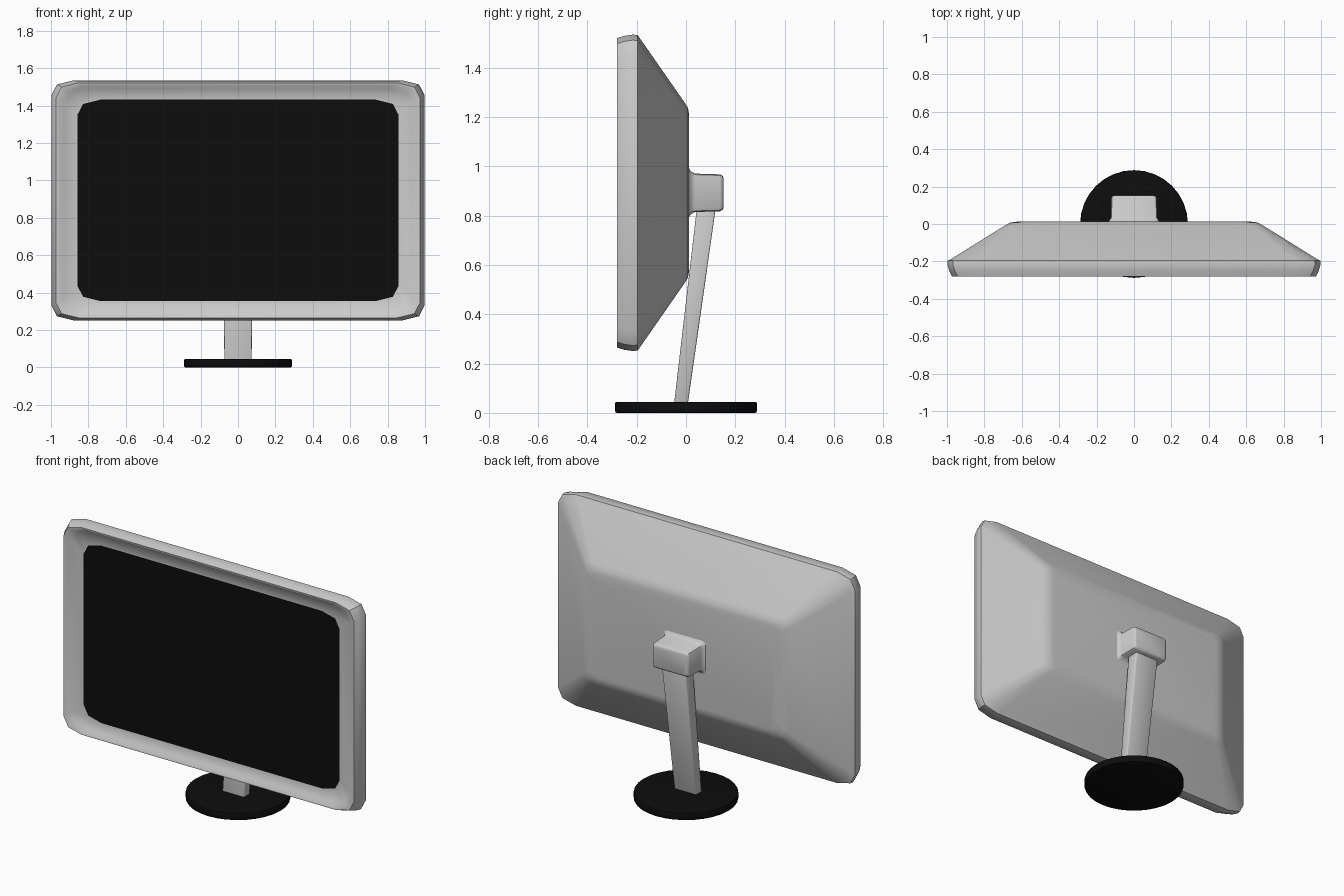
import bpy, bmesh, math

if "Cube" in bpy.data.objects:
    bpy.data.objects.remove(bpy.data.objects["Cube"])

black = bpy.data.materials.new("black")
black.diffuse_color = (0.004, 0.004, 0.004, 1)
black.use_nodes = True
black.node_tree.nodes["Principled BSDF"].inputs["Base Color"].default_value = black.diffuse_color


def finish(name, bm, mat=None, angle=40):
    me = bpy.data.meshes.new(name)
    bm.to_mesh(me)
    bm.free()
    ob = bpy.data.objects.new(name, me)
    bpy.context.collection.objects.link(ob)
    if mat:
        me.materials.append(mat)
    bpy.ops.object.select_all(action='DESELECT')
    ob.select_set(True)
    bpy.context.view_layer.objects.active = ob
    bpy.ops.object.shade_smooth_by_angle(angle=math.radians(angle))
    return ob


def ring(bm, hx, hz, y, cx, cz, zc):
    # rectangle with two-step corners, counter-clockwise seen from the front
    corner = [(hx, hz - cz), (hx - cx * .25, hz - cz * .28), (hx - cx, hz)]
    pts = []
    for sx, sz in ((1, 1), (-1, 1), (-1, -1), (1, -1)):
        c = corner if sx * sz > 0 else corner[::-1]
        pts += [(sx * x, sz * z) for x, z in c]
    return [bm.verts.new((x, y, zc + z)) for x, z in pts]


def loft(name, rings, zc, front=True, back=True, mat=None, angle=40):
    bm = bmesh.new()
    rs = [ring(bm, *r, zc) for r in rings]
    for a, b in zip(rs, rs[1:]):
        n = len(a)
        for i in range(n):
            j = (i + 1) % n
            bm.faces.new((a[j], a[i], b[i], b[j]))
    if front:
        bm.faces.new(rs[0])
    if back:
        bm.faces.new(rs[-1][::-1])
    return finish(name, bm, mat, angle)


ZC = 0.893
# housing: bezel, rim, sides and tapered back
loft("housing", [
    (.858, .538, -.252, .12, .08),
    (.930, .598, -.258, .12, .08),
    (.955, .615, -.278, .12, .08),
    (.973, .628, -.280, .12, .08),
    (.988, .637, -.250, .12, .08),
    (.998, .642, -.215, .12, .08),
    (.996, .640, -.196, .12, .08),
    (.970, .620, -.182, .12, .08),
    (.690, .370, -.008, .05, .05),
    (.660, .345, .008, .05, .05),
    (.620, .315, .013, .05, .05)], ZC, front=False)

# screen panel
loft("screen", [(.858, .538, -.252, .12, .08)], ZC, back=False, mat=black)

# mount block flaring into the back
loft("mount", [
    (.150, .110, .008, .02, .02),
    (.132, .088, .018, .02, .02),
    (.124, .078, .036, .016, .016),
    (.122, .075, .138, .016, .016),
    (.117, .070, .148, .016, .016),
    (.108, .061, .152, .016, .016)], ZC)

# leaning stem
bm = bmesh.new()
vs = []
for hx, y0, y1, z in ((.073, -.048, .008, .04), (.08, .045, .122, .84)):
    vs.append([bm.verts.new(p) for p in
               ((-hx, y0, z), (hx, y0, z), (hx, y1, z), (-hx, y1, z))])
a, b = vs
for i in range(4):
    j = (i + 1) % 4
    bm.faces.new((a[i], a[j], b[j], b[i]))
bm.faces.new(a[::-1])
bm.faces.new(b)
bmesh.ops.bevel(bm, geom=bm.edges[:], offset=.006, segments=2, profile=.5, affect='EDGES')
finish("stem", bm, angle=50)

# round foot
bm = bmesh.new()
bmesh.ops.create_cone(bm, cap_ends=True, segments=32, radius1=.288, radius2=.288, depth=.045)
bmesh.ops.translate(bm, verts=bm.verts, vec=(0, 0, .0225))
rims = [e for e in bm.edges if abs(e.verts[0].co.z - e.verts[1].co.z) < 1e-5]
bmesh.ops.bevel(bm, geom=rims, offset=.007, segments=2, profile=.5, affect='EDGES')
finish("foot", bm, black)
